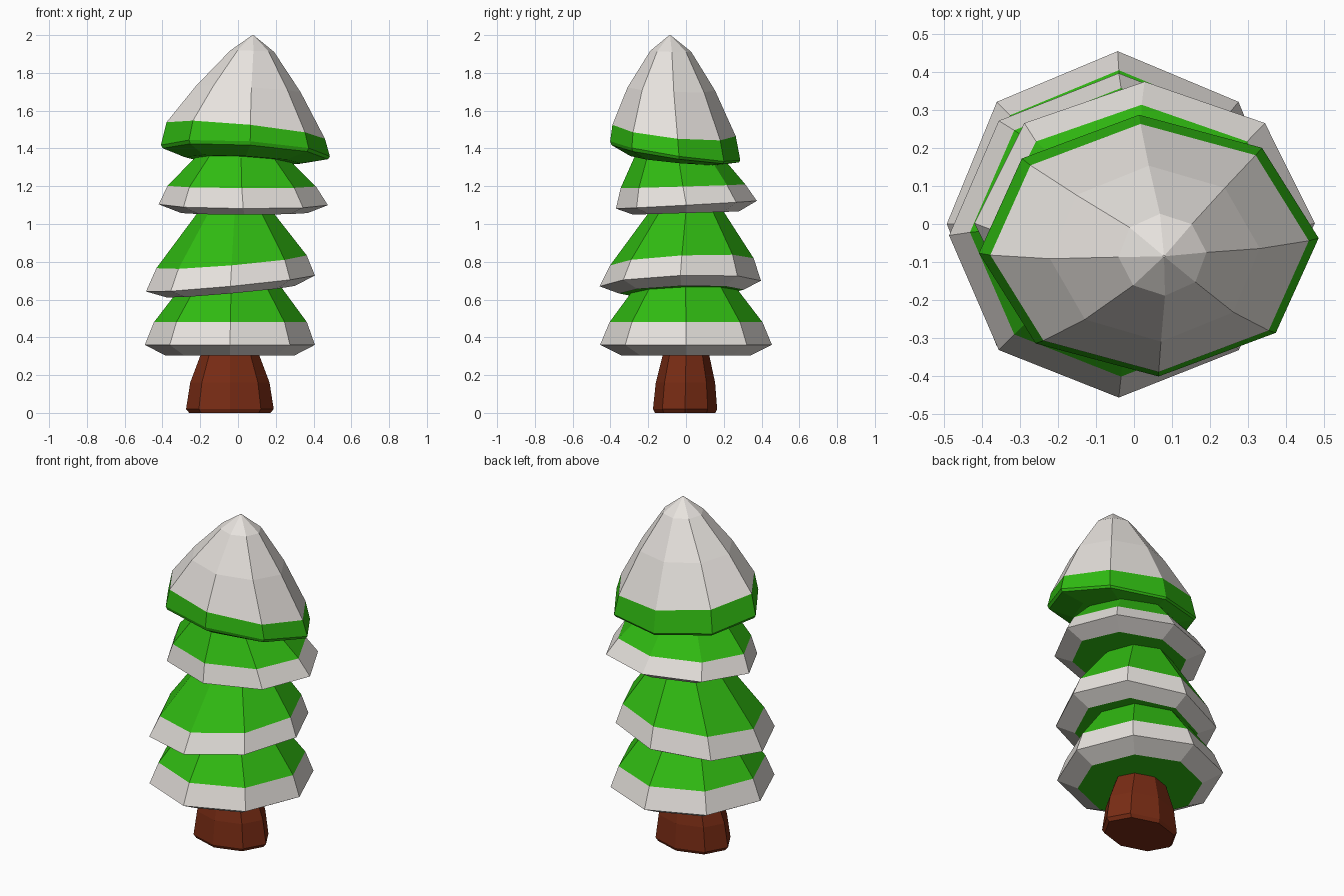
import bpy, bmesh
from math import sin, cos, tau, radians

SIDES = 8


def material(name, rgb):
    m = bpy.data.materials.new(name)
    m.diffuse_color = (*rgb, 1)
    return m


GREEN = material("needles", (0.03, 0.5, 0.006))
SNOW = material("snow", (0.8, 0.765, 0.73))
BROWN = material("bark", (0.19, 0.025, 0.007))


def loft(name, rings, mats, bands, turn=0.0):
    """Rings from bottom to top: (cx, cy, rx, ry, z, x slope, y slope).
    bands: material index of bottom cap, each band, then top cap."""
    bm = bmesh.new()
    loops = []
    for cx, cy, rx, ry, z, sx, sy in rings:
        loop = []
        for i in range(SIDES):
            a = tau * i / SIDES + turn
            x, y = rx * cos(a), ry * sin(a)
            loop.append(bm.verts.new((cx + x, cy + y, z + sx * x + sy * y)))
        loops.append(loop)
    bm.faces.new(loops[0][::-1]).material_index = bands[0]
    for lo, hi, mi in zip(loops, loops[1:], bands[1:]):
        for i in range(SIDES):
            j = (i + 1) % SIDES
            bm.faces.new((lo[i], lo[j], hi[j], hi[i])).material_index = mi
    bm.faces.new(loops[-1]).material_index = bands[-1]
    bmesh.ops.recalc_face_normals(bm, faces=bm.faces)
    me = bpy.data.meshes.new(name)
    bm.to_mesh(me)
    bm.free()
    for m in mats:
        me.materials.append(m)
    ob = bpy.data.objects.new(name, me)
    bpy.context.collection.objects.link(ob)
    return ob


# Trunk: flared, wider in x than in y
loft("trunk", [
    (-0.043, -0.005, 0.215, 0.160, 0.00, 0, 0),
    (-0.043, -0.005, 0.232, 0.170, 0.02, 0, 0),
    (-0.043, -0.003, 0.210, 0.157, 0.16, 0, 0),
    (-0.043, 0.0, 0.150, 0.120, 0.32, 0, 0),
], [BROWN], [0] * 5)

# Branch tiers: green underside, snowy rim, green upper slope
TIER_BANDS = [0, 1, 1, 0, 0, 0]
loft("bottom_tier", [
    (-0.043, 0.0, 0.34, 0.34, 0.303, 0, 0),
    (-0.043, 0.0, 0.45, 0.455, 0.36, 0, 0),
    (-0.04, 0.0, 0.405, 0.405, 0.48, 0, 0),
    (-0.037, -0.003, 0.27, 0.27, 0.66, 0, 0),
    (-0.035, -0.005, 0.15, 0.15, 0.81, 0, 0),
], [GREEN, SNOW], TIER_BANDS)

loft("lower_middle_tier", [
    (-0.038, -0.025, 0.34, 0.33, 0.642, 0.09, 0.03),
    (-0.040, -0.030, 0.447, 0.427, 0.685, 0.095, 0.035),
    (-0.034, -0.022, 0.398, 0.38, 0.80, 0.085, 0.05),
    (-0.018, 0.0, 0.20, 0.20, 1.06, 0.03, 0.02),
    (-0.01, 0.005, 0.11, 0.11, 1.18, 0, 0),
], [GREEN, SNOW], TIER_BANDS)

loft("upper_middle_tier", [
    (0.034, 0.0, 0.335, 0.28, 1.058, 0, 0.03),
    (0.028, 0.002, 0.448, 0.373, 1.102, -0.005, 0.055),
    (0.020, -0.016, 0.393, 0.33, 1.20, -0.005, 0.03),
    (0.016, -0.04, 0.245, 0.235, 1.35, 0, 0),
    (0.012, -0.05, 0.14, 0.13, 1.47, 0, 0),
], [GREEN, SNOW], TIER_BANDS)

# Top tier: green rim, tall leaning snow cap closing to a point
loft("top_tier", [
    (0.025, -0.045, 0.31, 0.25, 1.338, -0.05, -0.09),
    (0.039, -0.057, 0.438, 0.338, 1.372, -0.06, -0.14),
    (0.039, -0.057, 0.448, 0.345, 1.388, -0.06, -0.15),
    (0.041, -0.063, 0.420, 0.327, 1.495, -0.10, -0.10),
    (0.055, -0.078, 0.277, 0.232, 1.715, -0.06, -0.04),
    (0.075, -0.081, 0.116, 0.108, 1.915, -0.03, -0.02),
    (0.079, -0.085, 0.003, 0.003, 2.0, 0, 0),
], [GREEN, SNOW], [0, 0, 0, 0, 1, 1, 1, 1], radians(3.3))
